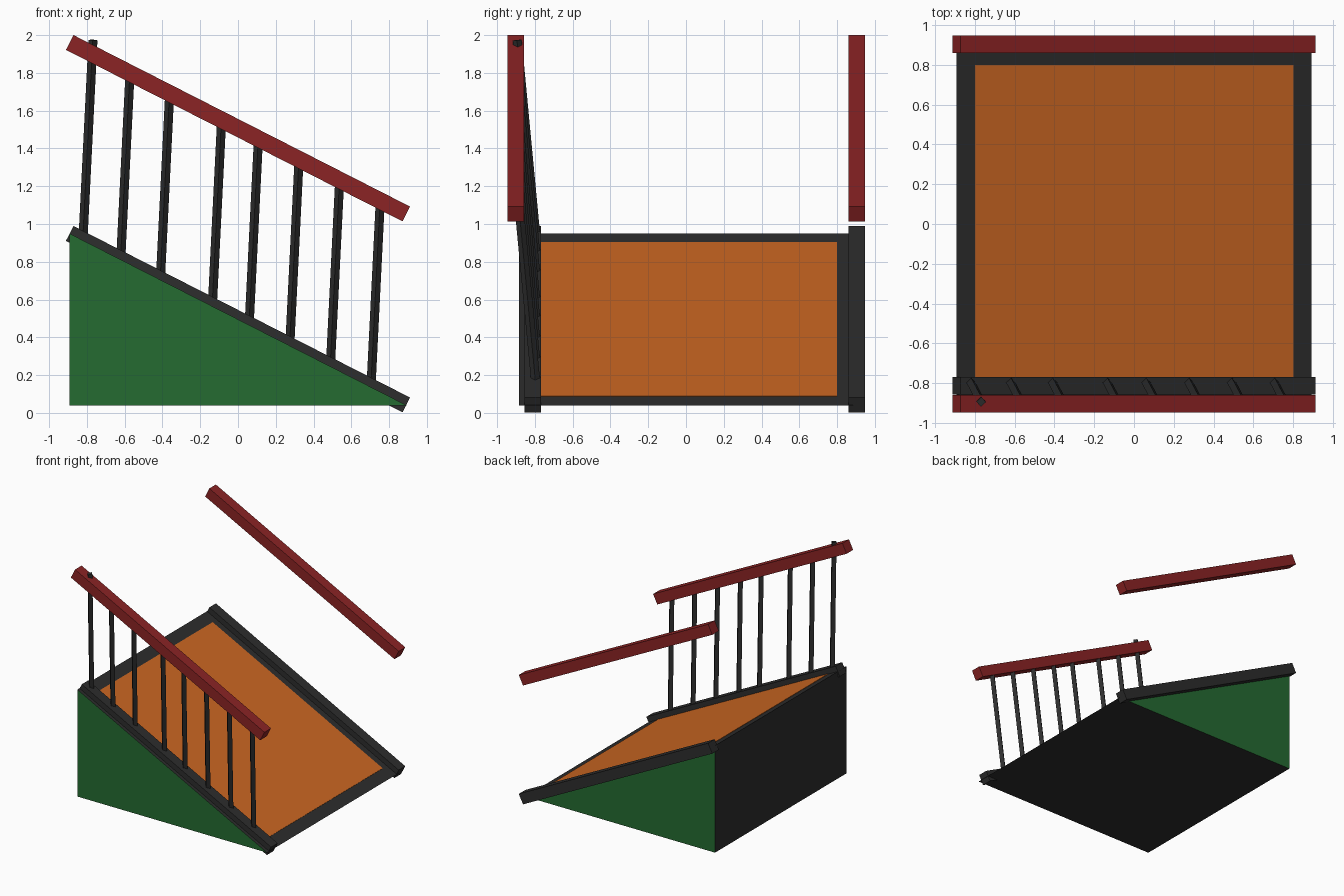
import bpy, bmesh, math
from mathutils import Matrix, Vector

cube = bpy.data.objects.get("Cube")
if cube:
    bpy.data.objects.remove(cube, do_unlink=True)


def material(name, rgb):
    m = bpy.data.materials.new(name)
    m.use_nodes = True
    m.diffuse_color = (*rgb, 1)
    bsdf = next(n for n in m.node_tree.nodes if n.type == "BSDF_PRINCIPLED")
    bsdf.inputs["Base Color"].default_value = (*rgb, 1)
    return m


GREEN = material("green", (0.018, 0.145, 0.031))
ORANGE = material("orange", (0.60, 0.135, 0.016))
RED = material("dark red", (0.26, 0.017, 0.018))
BLACK = material("charcoal", (0.026, 0.026, 0.026))


def finish(name, bm, *mats):
    bmesh.ops.recalc_face_normals(bm, faces=bm.faces)
    mesh = bpy.data.meshes.new(name)
    bm.to_mesh(mesh)
    bm.free()
    for m in mats:
        mesh.materials.append(m)
    obj = bpy.data.objects.new(name, mesh)
    bpy.context.collection.objects.link(obj)
    return obj


def box(name, size, rotation, centre, mat):
    bm = bmesh.new()
    bmesh.ops.create_cube(bm, size=1)
    bm.transform(Matrix.Translation(centre) @ rotation @ Matrix.Diagonal((*size, 1)))
    return finish(name, bm, mat)


# Shared slope of the ramp, curbs and handrails
HALF_X, HALF_Y, LOW, HIGH = 0.893, 0.885, 0.04, 0.95
MID = (LOW + HIGH) / 2
ANGLE = math.atan2(HIGH - LOW, 2 * HALF_X)
SLOPE = Matrix.Rotation(ANGLE, 4, "Y")

# Wedge body: green sides, charcoal everywhere else
bm = bmesh.new()
profile = [(-HALF_X, LOW), (HALF_X, LOW), (-HALF_X, HIGH)]
side = bm.faces.new([bm.verts.new((x, -HALF_Y, z)) for x, z in profile])
ext = bmesh.ops.extrude_face_region(bm, geom=[side], use_keep_orig=True)
bmesh.ops.translate(bm, vec=(0, 2 * HALF_Y, 0),
                    verts=[v for v in ext["geom"] if isinstance(v, bmesh.types.BMVert)])
bm.normal_update()
for f in bm.faces:
    f.material_index = 1 if abs(f.normal.y) > 0.9 else 0
finish("ramp_body", bm, BLACK, GREEN)

# Orange walking surface, leaving a charcoal border
box("ramp_surface", (1.6 / math.cos(ANGLE), 1.6, 0.006), SLOPE, (0, 0, MID), ORANGE)

# Curbs and handrails
BAR = (2.0, 0.088, 0.088)
box("front_curb", BAR, SLOPE, (0, -0.812, 0.496), BLACK)
box("back_curb", BAR, SLOPE, (0, 0.903, 0.496), BLACK)
box("front_handrail", BAR, SLOPE, (0, -0.902, 1.507), RED)
box("back_handrail", BAR, SLOPE, (0, 0.903, 1.507), RED)

# Leaning balusters on the front side only
LEAN = Vector((0.05, -0.095, 1.0))
TURN = LEAN.to_track_quat("Z", "Y").to_matrix().to_4x4() @ Matrix.Rotation(0.25, 4, "Z")
FEET = [-0.82, -0.62, -0.41, -0.135, 0.06, 0.275, 0.49, 0.705]
for i, x in enumerate(FEET):
    foot = Vector((x, -0.795, 0.496 - x * math.tan(ANGLE) + 0.02))
    reach = 1.04 if i == 0 else 0.985 if i > 5 else 0.95
    box(f"baluster_{i + 1}", (0.034, 0.034, LEAN.length * reach), TURN,
        foot + LEAN * reach / 2, BLACK)
